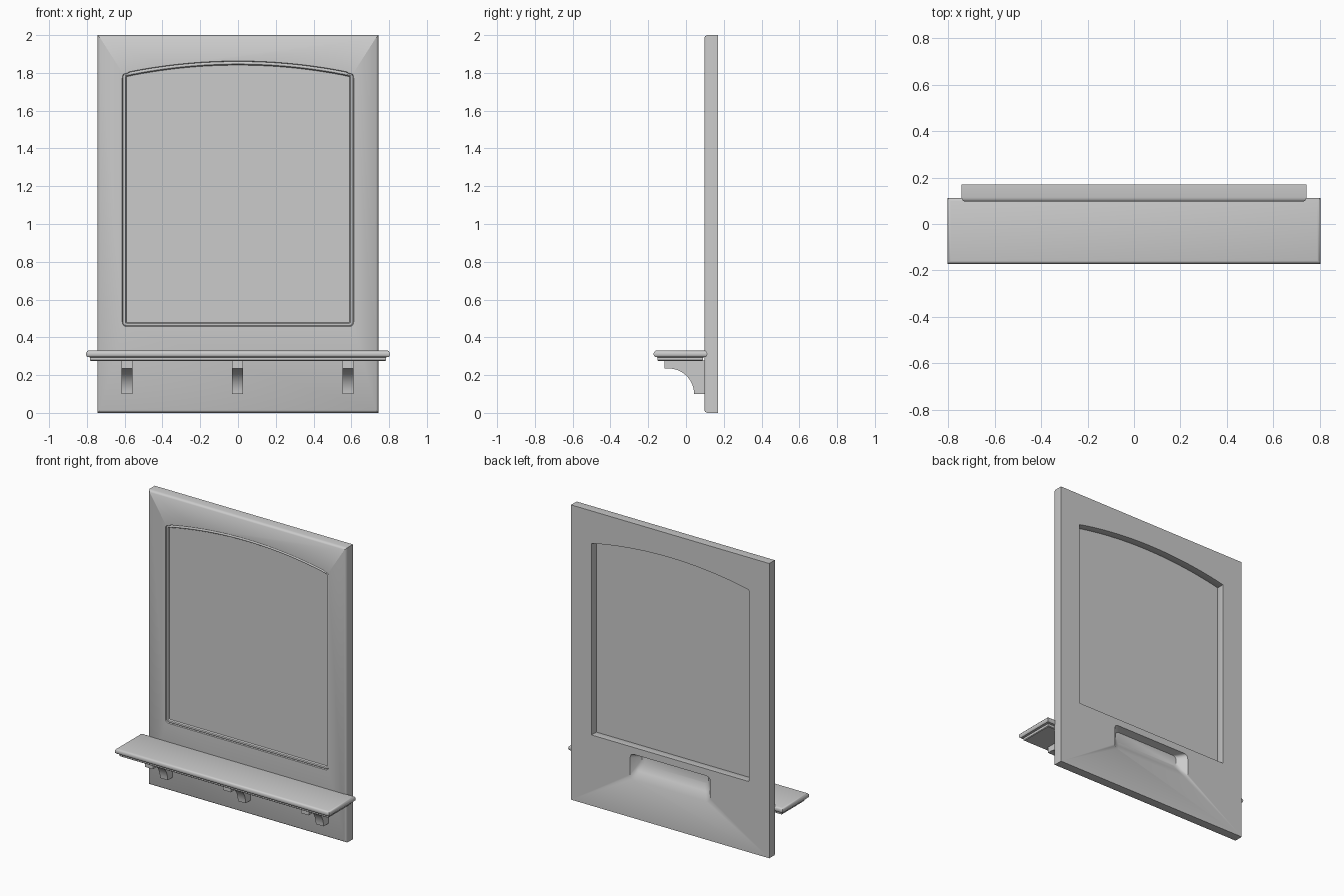
import bpy, bmesh, math
from mathutils import Vector

if "Cube" in bpy.data.objects:
    bpy.data.objects.remove(bpy.data.objects["Cube"])


def loft(name, loops, angle=35):
    """Skin a stack of equal-length closed loops and cap both ends."""
    bm = bmesh.new()
    rings = [[bm.verts.new(p) for p in loop] for loop in loops]
    n = len(rings[0])
    for a, b in zip(rings, rings[1:]):
        for i in range(n):
            j = (i + 1) % n
            bm.faces.new((a[i], a[j], b[j], b[i]))
    bm.faces.new(rings[0])
    bm.faces.new(rings[-1])
    bmesh.ops.recalc_face_normals(bm, faces=bm.faces)
    mesh = bpy.data.meshes.new(name)
    bm.to_mesh(mesh)
    bm.free()
    ob = bpy.data.objects.new(name, mesh)
    bpy.context.collection.objects.link(ob)
    smooth(ob, angle)
    return ob


def activate(ob):
    bpy.ops.object.select_all(action='DESELECT')
    ob.select_set(True)
    bpy.context.view_layer.objects.active = ob


def smooth(ob, angle=35):
    activate(ob)
    bpy.ops.object.shade_smooth_by_angle(angle=math.radians(angle))


def cut(ob, cutter):
    cutter.hide_render = True
    mod = ob.modifiers.new("cut", 'BOOLEAN')
    mod.operation = 'DIFFERENCE'
    mod.solver = 'EXACT'
    mod.object = cutter
    activate(ob)
    bpy.ops.object.modifier_apply(modifier=mod.name)
    bpy.data.objects.remove(cutter)


def rect(x0, x1, v0, v1):
    return [(x0, v0), (x1, v0), (x1, v1), (x0, v1)]


def rounded(corners, r, steps=4):
    """Round every corner of a 2D outline with a small curve."""
    out = []
    for i, c in enumerate(corners):
        c = Vector(c)
        p = c + (Vector(corners[i - 1]) - c).normalized() * r
        q = c + (Vector(corners[(i + 1) % len(corners)]) - c).normalized() * r
        for k in range(steps + 1):
            t = k / steps
            out.append(tuple(p * (1 - t) ** 2 + c * 2 * t * (1 - t) + q * t * t))
    return out


def at_y(pts, y):
    return [(p[0], y, p[1]) for p in pts]


def arch(d, steps=24):
    """Arched opening outline, inset by d."""
    half, spring, crown, base = 0.615, 1.80, 1.865, 0.455
    rise = crown - spring
    radius = (half ** 2 + rise ** 2) / (2 * rise)
    cz, w, r = crown - radius, half - d, radius - d
    zs = cz + math.sqrt(r * r - w * w)
    pts = rounded([(-w, zs), (-w, base + d), (w, base + d), (w, zs)],
                  max(0.028 - d, 0.004))
    a = math.asin((w - 0.04) / r)
    for k in range(steps + 1):
        t = a - 2 * a * k / steps
        pts.append((r * math.sin(t), cz + r * math.cos(t)))
    return pts


# Back board with rounded front edges
board = loft("back_board", [
    at_y(rect(-0.744 + i, 0.744 - i, i, 2 - i), y)
    for i, y in [(0, 0.17), (0, 0.115), (0.002, 0.107), (0.006, 0.101), (0.013, 0.097)]])

# Arched opening with a beaded moulding on the front
cut(board, loft("opening_cutter", [
    at_y(arch(d), y)
    for d, y in [(0, 0.08), (0.002, 0.097), (0.005, 0.105), (0.009, 0.101),
                 (0.014, 0.100), (0.019, 0.102), (0.024, 0.110), (0.025, 0.19)]]))

# Sloped recess in the back of the board
cut(board, loft("recess_cutter", [
    at_y(rounded(rect(-w, w, lo, hi), 0.03), y)
    for w, lo, hi, y in [(0.31, 0.24, 0.435, 0.182), (0.30, 0.26, 0.433, 0.17),
                         (0.275, 0.31, 0.43, 0.138), (0.25, 0.35, 0.425, 0.115)]]))
smooth(board)

# Thin arched pane set close to the front
loft("pane", [at_y(arch(0.022), y) for y in (0.111, 0.117)])

# Shelf with bullnose edge and lower fillet
loft("shelf", [
    [(x, y, z) for x, y in rect(-0.805 + i, 0.805 - i, -0.172 + i, 0.113 - i)]
    for i, z in [(0.026, 0.275), (0.022, 0.279), (0.022, 0.294), (0.008, 0.296),
                 (0.002, 0.302), (0, 0.311), (0.002, 0.321), (0.008, 0.328), (0.014, 0.33)]])

# Three cove brackets under the shelf
cove = [(-0.092 + 0.135 * math.sin(t), 0.10 + 0.135 * math.cos(t))
        for t in [k * math.pi / 24 for k in range(13)]]
profile = [(0.105, 0.278), (-0.115, 0.278), (-0.115, 0.235)] + cove + [(0.105, 0.10)]
for label, x in (("left", -0.587), ("middle", -0.002), ("right", 0.583)):
    loft("bracket_" + label, [[(x + s, y, z) for y, z in profile] for s in (-0.029, 0.029)])
